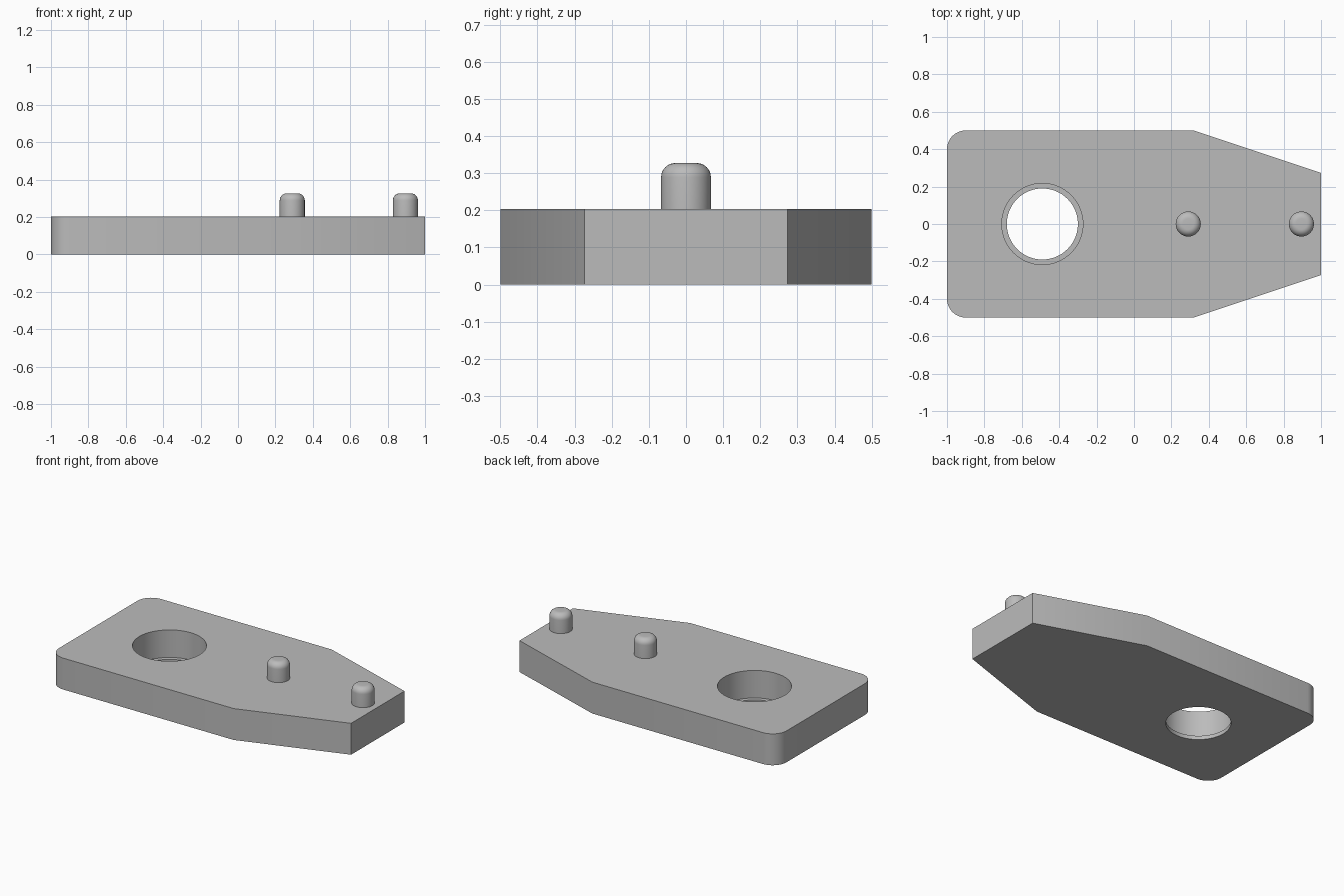
import bpy, bmesh
from math import pi, sin, cos, radians
from mathutils import Vector

cube = bpy.data.objects.get("Cube")
if cube:
    bpy.data.objects.remove(cube, do_unlink=True)

THICK = 0.203
HOLE_X = -0.49

grey = bpy.data.materials.new("plain_grey")
grey.use_nodes = True
grey.diffuse_color = (0.5, 0.5, 0.5, 1)
grey.node_tree.nodes["Principled BSDF"].inputs["Base Color"].default_value = (0.5, 0.5, 0.5, 1)


def add_object(name, bm):
    bmesh.ops.recalc_face_normals(bm, faces=bm.faces)
    mesh = bpy.data.meshes.new(name)
    bm.to_mesh(mesh)
    bm.free()
    mesh.materials.append(grey)
    obj = bpy.data.objects.new(name, mesh)
    bpy.context.collection.objects.link(obj)
    return obj


def smooth(obj):
    bpy.ops.object.select_all(action="DESELECT")
    obj.select_set(True)
    bpy.context.view_layer.objects.active = obj
    bpy.ops.object.shade_smooth_by_angle(angle=radians(30))


def arc(cx, cy, r, start, end, steps):
    angles = [start + (end - start) * i / steps for i in range(steps + 1)]
    return [(cx + r * cos(a), cy + r * sin(a)) for a in angles]


def lathe(name, profile, x, steps=64):
    """Revolve (radius, height) points about a vertical axis at x."""
    bm = bmesh.new()
    verts = [bm.verts.new((r, 0, z)) for r, z in profile]
    edges = [bm.edges.new(pair) for pair in zip(verts, verts[1:])]
    bmesh.ops.spin(bm, geom=verts + edges, axis=(0, 0, 1), cent=(0, 0, 0),
                   angle=2 * pi, steps=steps)
    bmesh.ops.remove_doubles(bm, verts=bm.verts, dist=1e-5)
    obj = add_object(name, bm)
    obj.location.x = x
    return obj


# Plate: rounded at one end, tapered at the other
half = [(1, 0.273), (0.32, 0.5)] + arc(-0.9, 0.4, 0.1, pi / 2, pi, 12)
outline = half + [(x, -y) for x, y in reversed(half)]
bm = bmesh.new()
base = bm.faces.new([bm.verts.new((x, y, 0)) for x, y in outline])
top = bmesh.ops.extrude_face_region(bm, geom=[base])["geom"]
bmesh.ops.translate(bm, vec=Vector((0, 0, THICK)),
                    verts=[v for v in top if isinstance(v, bmesh.types.BMVert)])
plate = add_object("plate", bm)

# Stepped round hole with a thin lip at the bottom
cutter = lathe("hole_cutter", [(0, -0.1), (0.19, -0.1), (0.19, 0.025),
                               (0.217, 0.025), (0.217, 0.3), (0, 0.3)], HOLE_X)
cutter.hide_render = True
cut = plate.modifiers.new("hole", "BOOLEAN")
cut.operation = "DIFFERENCE"
cut.solver = "EXACT"
cut.object = cutter
bpy.context.view_layer.objects.active = plate
bpy.ops.object.modifier_apply(modifier=cut.name)
bpy.data.objects.remove(cutter, do_unlink=True)
smooth(plate)

# Two upright pins with rounded tops
R, TOP, FILLET = 0.067, 0.327, 0.038
pin_profile = [(0, THICK - 0.01), (R, THICK - 0.01)]
pin_profile += arc(R - FILLET, TOP - FILLET, FILLET, 0, pi / 2, 8) + [(0, TOP)]
for name, x in (("middle_pin", 0.29), ("end_pin", 0.895)):
    smooth(lathe(name, pin_profile, x, 48))
